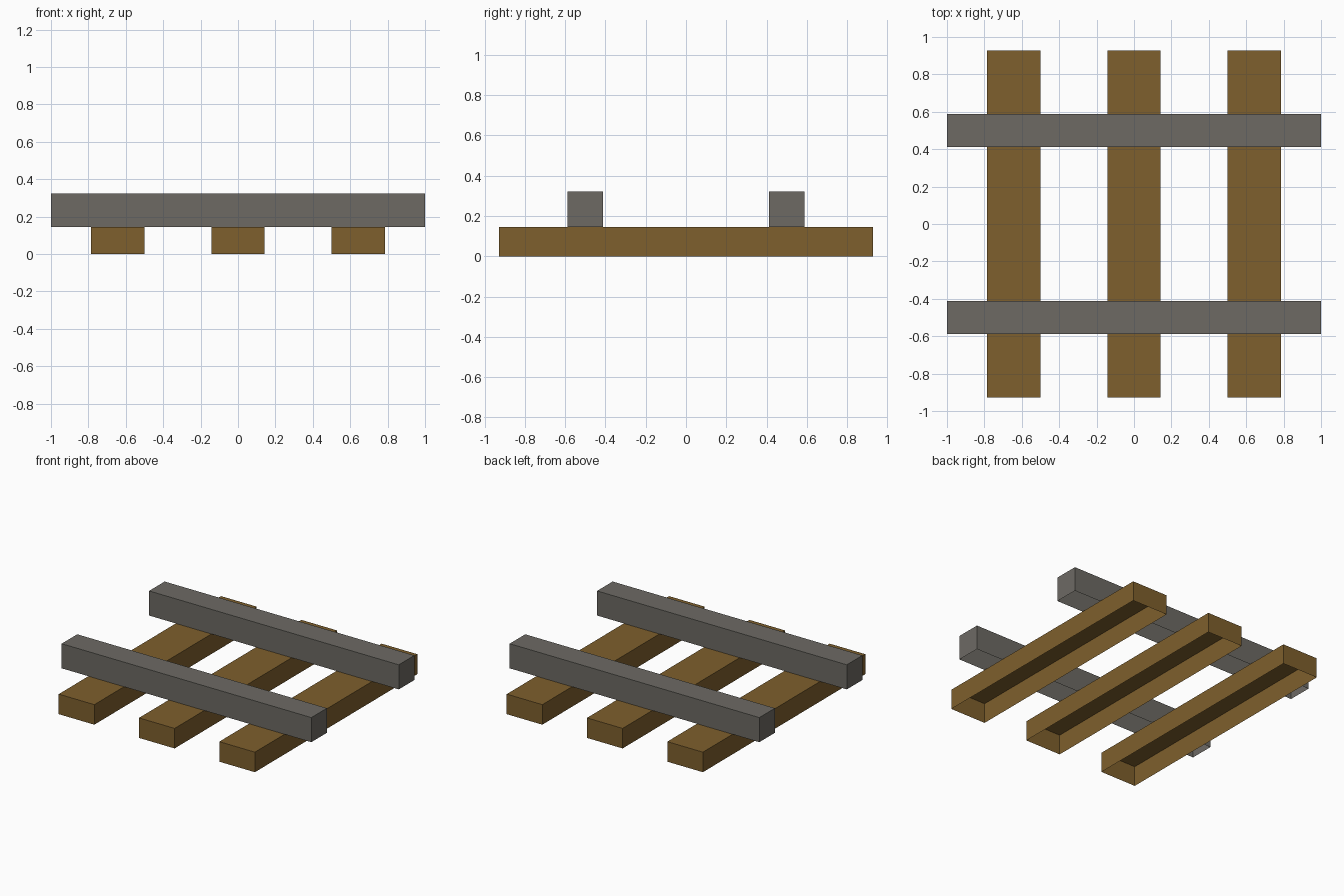
import bpy
import bmesh

if "Cube" in bpy.data.objects:
    bpy.data.objects.remove(bpy.data.objects["Cube"])


def make_material(name, color):
    mat = bpy.data.materials.new(name)
    mat.diffuse_color = (*color, 1.0)
    mat.use_nodes = True
    mat.node_tree.nodes["Principled BSDF"].inputs["Base Color"].default_value = mat.diffuse_color
    return mat


wood = make_material("brown_wood", (0.209, 0.115, 0.026))
steel = make_material("grey_steel", (0.153, 0.144, 0.127))


def open_beam(name, center, size, mat):
    """Box shell with an open underside."""
    bm = bmesh.new()
    bmesh.ops.create_cube(bm, size=1.0)
    for v in bm.verts:
        v.co = [c + p * s for c, p, s in zip(center, v.co, size)]
    bm.normal_update()
    underside = [f for f in bm.faces if f.normal.z < -0.5]
    bmesh.ops.delete(bm, geom=underside, context='FACES_ONLY')
    mesh = bpy.data.meshes.new(name)
    bm.to_mesh(mesh)
    bm.free()
    mesh.materials.append(mat)
    obj = bpy.data.objects.new(name, mesh)
    bpy.context.collection.objects.link(obj)
    return obj


SLEEPER_H = 0.145
RAIL_H = 0.178

# Wooden sleepers running front to back
for label, x in (("left", -0.643), ("middle", 0.0), ("right", 0.643)):
    open_beam(f"sleeper_{label}", (x, 0, SLEEPER_H / 2),
              (0.285, 1.857, SLEEPER_H), wood)

# Steel rails lying across the sleepers
for label, y in (("front", -0.5), ("back", 0.5)):
    open_beam(f"rail_{label}", (0, y, SLEEPER_H + RAIL_H / 2),
              (2.0, 0.178, RAIL_H), steel)
